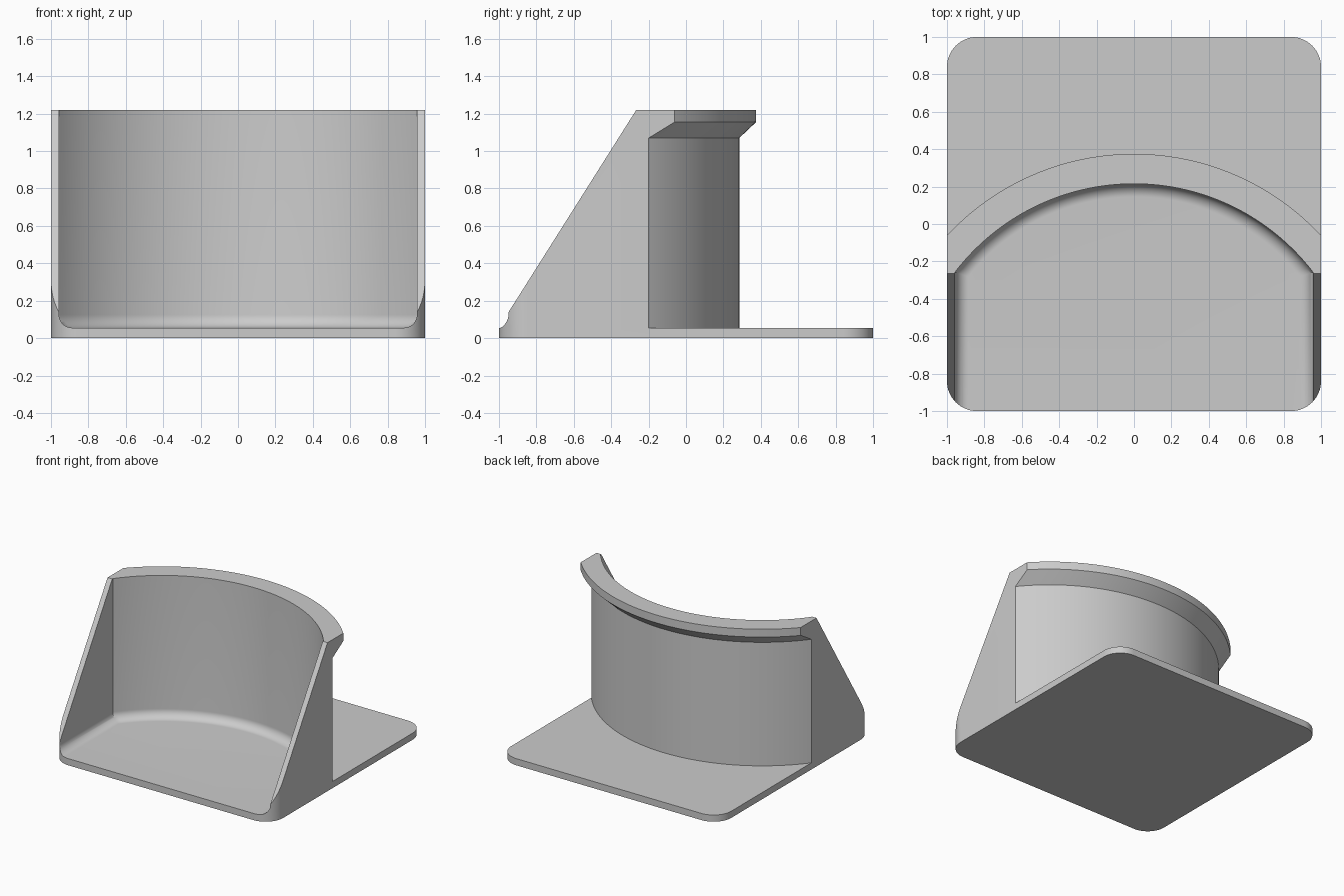
import bpy, bmesh, math

if "Cube" in bpy.data.objects:
    bpy.data.objects.remove(bpy.data.objects["Cube"])

ARC_Y = -0.99        # shared centre of all the curved walls
FLOOR = 0.055        # base plate thickness
TOP = 1.22
CORNER = 0.16        # plate corner radius


def loft(name, rings):
    """Closed solid from a stack of matching rings of points."""
    bm = bmesh.new()
    rows = [[bm.verts.new(p) for p in ring] for ring in rings]
    n = len(rows[0])
    for a, b in zip(rows, rows[1:]):
        for i in range(n):
            j = (i + 1) % n
            bm.faces.new((a[i], a[j], b[j], b[i]))
    bm.faces.new(rows[0][::-1])
    bm.faces.new(rows[-1])
    bmesh.ops.recalc_face_normals(bm, faces=bm.faces)
    mesh = bpy.data.meshes.new(name)
    bm.to_mesh(mesh)
    bm.free()
    obj = bpy.data.objects.new(name, mesh)
    bpy.context.collection.objects.link(obj)
    return obj


def arc_ring(radius, half_width, end_y, z, steps=64):
    """Arc across the width, closed by a straight edge at end_y."""
    a = math.asin(half_width / radius)
    pts = [(-half_width, end_y, z)]
    for i in range(steps + 1):
        t = -a + 2 * a * i / steps
        pts.append((radius * math.sin(t), ARC_Y + radius * math.cos(t), z))
    return pts + [(half_width, end_y, z)]


def rounded_square(z, steps=16):
    pts = []
    c = 1 - CORNER
    for q, (sx, sy) in enumerate(((1, 1), (-1, 1), (-1, -1), (1, -1))):
        for i in range(steps + 1):
            t = math.pi / 2 * (q + i / steps)
            pts.append((sx * c + CORNER * math.cos(t),
                        sy * c + CORNER * math.sin(t), z))
    return pts


# Full block with rounded vertical corners
body = loft("curved_holder", [rounded_square(0), rounded_square(TOP)])

# Space behind the curved wall, leaving the flared lip at the top
back = loft("back_cutter", [arc_ring(r, 1.1, 1.5, z) for r, z in
                            ((1.275, FLOOR), (1.275, 1.07), (1.365, 1.155), (1.365, 1.4))])

# Sloping front edges of the side walls
slope = [(-1.202, -0.262), (-0.089, 1.5), (-1.202, 1.5)]
front = loft("front_cutter", [[(x, y, z) for y, z in slope] for x in (-1.3, 1.3)])

# Inner pocket with a fillet where the walls meet the floor
FILLET = 0.07
levels = []
for i in range(13):
    t = math.pi / 2 * i / 12
    levels.append((FILLET * (1 - math.sin(t)), FLOOR + FILLET * (1 - math.cos(t))))
levels.append((0, 1.4))
pocket = loft("pocket_cutter", [arc_ring(1.205 - o, 0.957 - o, -1.5, z) for o, z in levels])

# Carve the block
bpy.context.view_layer.objects.active = body
body.select_set(True)
for cutter in (back, front, pocket):
    mod = body.modifiers.new(cutter.name, "BOOLEAN")
    mod.operation = "DIFFERENCE"
    mod.solver = "EXACT"
    mod.object = cutter
    bpy.ops.object.modifier_apply(modifier=mod.name)
    bpy.data.objects.remove(cutter)

# Plain grey finish
grey = bpy.data.materials.new("light_grey")
grey.diffuse_color = (0.6, 0.6, 0.6, 1)
grey.use_nodes = True
grey.node_tree.nodes["Principled BSDF"].inputs["Base Color"].default_value = grey.diffuse_color
body.data.materials.clear()
body.data.materials.append(grey)
bpy.ops.object.shade_smooth_by_angle(angle=math.radians(30))
